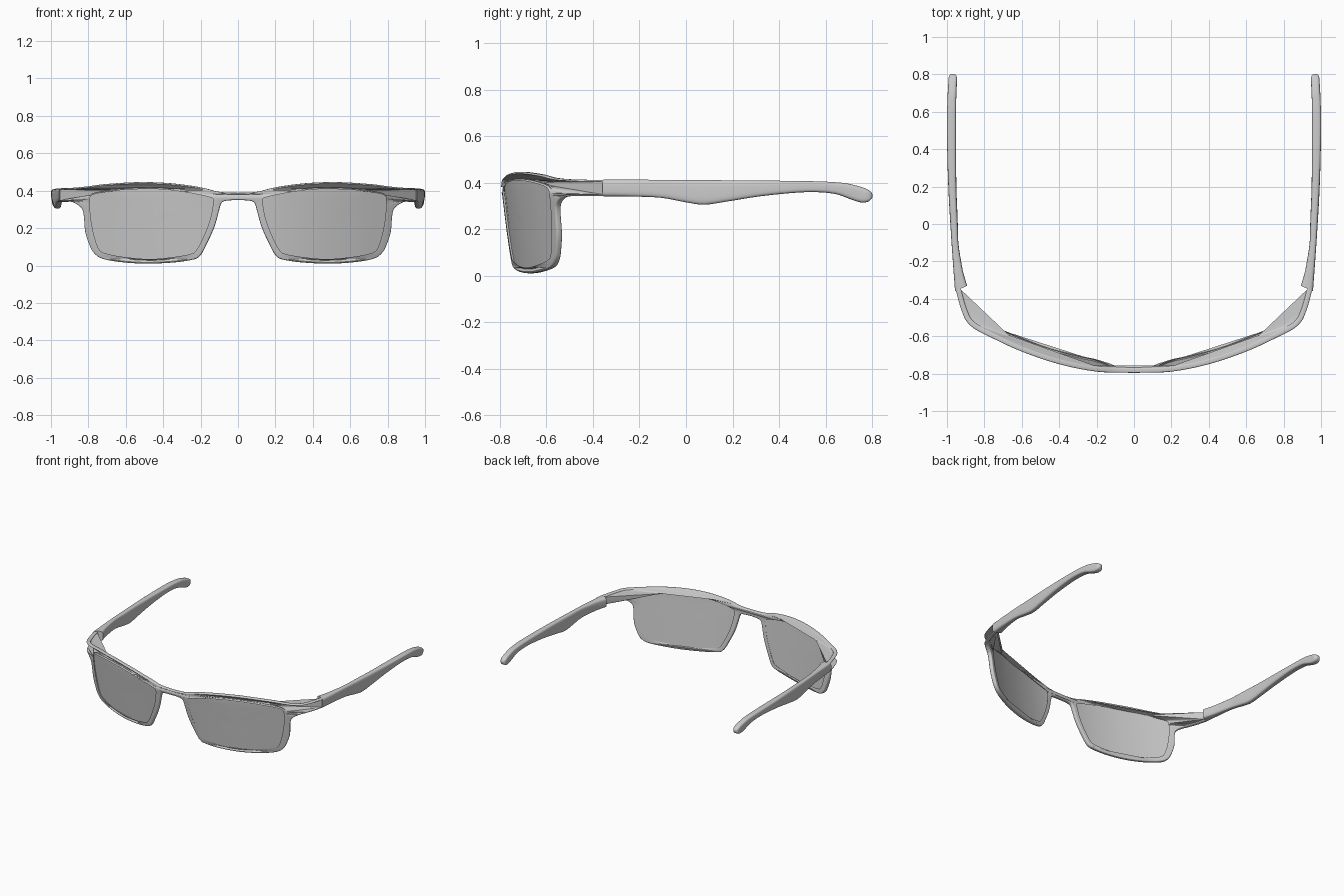
import bpy, bmesh, math
from mathutils import Vector

if "Cube" in bpy.data.objects:
    bpy.data.objects.remove(bpy.data.objects["Cube"])


def material(name, rgb):
    m = bpy.data.materials.new(name)
    m.diffuse_color = (*rgb, 1)
    m.use_nodes = True
    m.node_tree.nodes["Principled BSDF"].inputs["Base Color"].default_value = m.diffuse_color
    return m


GREY = material("plain grey", (0.6, 0.6, 0.6))


def spline(pts, n, closed=False):
    """Catmull-Rom samples, n per span, for points of any dimension."""
    pts = [Vector(p) for p in pts]
    k, out = len(pts), []
    get = (lambda i: pts[i % k]) if closed else (lambda i: pts[max(0, min(k - 1, i))])
    for i in range(k if closed else k - 1):
        a, b, c, d = (get(i + j) for j in (-1, 0, 1, 2))
        for s in range(n):
            t = s / n
            out.append(0.5 * (2 * b + (c - a) * t + (2 * a - 5 * b + 4 * c - d) * t * t
                              + (3 * b - a - 3 * c + d) * t ** 3))
    return out if closed else out + [pts[-1]]


# Wrap line seen from above: (distance along the front, x, y)
WRAP = spline([(0, 0, -.784), (.2, .2, -.775), (.4, .4, -.735), (.6, .6, -.667),
               (.75, .75, -.598), (.84, .84, -.552), (.893, .882, -.515),
               (.938, .902, -.475), (1.0, .922, -.415), (1.08, .941, -.34)], 10)


def wrap(u, z, w):
    """Bend a flat point (u, z) with depth w (positive = forward) round the face."""
    s, a = (-1 if u < 0 else 1), abs(u)
    i = next((i for i in range(len(WRAP) - 2) if WRAP[i + 1][0] >= a), len(WRAP) - 2)
    p, q = WRAP[i], WRAP[i + 1]
    f = (a - p[0]) / (q[0] - p[0])
    j, k = max(i - 2, 0), min(i + 3, len(WRAP) - 1)
    tx, ty = WRAP[k][1] - WRAP[j][1], WRAP[k][2] - WRAP[j][2]
    if i < 3:
        ty *= (i + f) / 3
    ln = math.hypot(tx, ty)
    x = p[1] + (q[1] - p[1]) * f + w * ty / ln
    y = p[2] + (q[2] - p[2]) * f - w * tx / ln
    tilt = 0.11 * max(0, .4 - z) * min(1, max(0, (.95 - a) / .1))
    return Vector((s * x, y + tilt, z))


def finish(name, bm, angle):
    bmesh.ops.remove_doubles(bm, verts=bm.verts, dist=1e-5)
    bmesh.ops.recalc_face_normals(bm, faces=bm.faces)
    me = bpy.data.meshes.new(name)
    bm.to_mesh(me)
    bm.free()
    me.materials.append(GREY)
    ob = bpy.data.objects.new(name, me)
    bpy.context.collection.objects.link(ob)
    bpy.ops.object.select_all(action='DESELECT')
    ob.select_set(True)
    bpy.context.view_layer.objects.active = ob
    bpy.ops.object.shade_smooth_by_angle(angle=math.radians(angle))
    return ob


# Flat outlines of the right half
TOP = [(0, .389), (.1, .394), (.2, .418), (.35, .439), (.52, .446), (.7, .436),
       (.82, .421), (.92, .414), (1.0, .412), (1.07, .411)]
UNDER = [(1.07, .342), (1.0, .342), (.92, .342), (.875, .335), (.835, .31), (.82, .27), (.812, .18),
         (.79, .11), (.765, .065), (.72, .036), (.62, .018), (.49, .01), (.35, .016),
         (.25, .03), (.205, .05), (.165, .12), (.125, .21), (.1, .3), (.088, .335),
         (.06, .347), (0, .35)]
OPENING = [(.125, .35), (.15, .372), (.25, .394), (.36, .41), (.47, .416), (.62, .41), (.74, .393),
           (.782, .378), (.793, .345), (.786, .24), (.765, .14), (.742, .082), (.71, .06),
           (.62, .041), (.48, .028), (.36, .036), (.25, .055), (.215, .078), (.175, .155), (.14, .25)]

# Frame: filled outline with two openings, rounded edges, then wrapped
half = spline(TOP, 6) + spline(UNDER, 5)
outline = half + [Vector((-p.x, p.y)) for p in reversed(half[1:-1])]
hole = spline(OPENING, 5, True)
cu = bpy.data.curves.new("frame_outline", 'CURVE')
cu.dimensions, cu.fill_mode = '2D', 'BOTH'
cu.extrude, cu.bevel_depth, cu.offset, cu.bevel_resolution = .007, .007, -.007, 2
for loop in (outline, hole, [Vector((-p.x, p.y)) for p in hole]):
    sp = cu.splines.new('POLY')
    sp.points.add(len(loop) - 1)
    for pt, co in zip(sp.points, loop):
        pt.co = (co.x, co.y, 0, 1)
    sp.use_cyclic_u = True
helper = bpy.data.objects.new("frame_outline", cu)
bpy.context.collection.objects.link(helper)
bpy.context.view_layer.update()
flat = bpy.data.meshes.new_from_object(helper.evaluated_get(bpy.context.evaluated_depsgraph_get()))
bpy.data.objects.remove(helper)
bm = bmesh.new()
bm.from_mesh(flat)
for v in bm.verts:
    v.co = wrap(*v.co)
finish("frame", bm, 40)

# Lenses: concentric rings wrapped to the same curve, front and back skins
for side, s in (("right", 1), ("left", -1)):
    bm = bmesh.new()
    mid = Vector((.46, .22))
    skins = []
    for w in (.005, -.005):
        rings = []
        for r in (1.01, .96, .8, .6, .4, .2, .02):
            rings.append([bm.verts.new(wrap(s * q.x, q.y, w))
                          for q in (mid + (p - mid) * r for p in hole)])
        for a, b in zip(rings, rings[1:]):
            for i in range(len(a)):
                bm.faces.new((a[i - 1], a[i], b[i], b[i - 1]))
        bm.faces.new(rings[-1])
        skins.append(rings[0])
    a, b = skins
    for i in range(len(a)):
        bm.faces.new((a[i - 1], a[i], b[i], b[i - 1]))
    finish(side + "_lens", bm, 40)

# Temples: rounded sections (y, inner x, outer x, bottom z, top z)
TEMPLE = [(-.36, .892, .957, .340, .414), (-.25, .915, .965, .340, .413),
          (-.11, .938, .975, .335, .412), (.0, .942, .982, .315, .411),
          (.08, .945, .987, .305, .411), (.18, .949, .992, .319, .410),
          (.32, .951, .997, .341, .409), (.48, .952, 1.0, .357, .407),
          (.58, .952, 1.0, .358, .405), (.65, .951, .998, .349, .401),
          (.70, .949, .996, .331, .395), (.75, .947, .993, .315, .382),
          (.78, .946, .991, .317, .371), (.796, .952, .985, .328, .359), (.802, .962, .975, .339, .349)]
for side, s in (("right", 1), ("left", -1)):
    bm = bmesh.new()
    rings = []
    for y, x0, x1, z0, z1 in spline(TEMPLE, 4):
        ring = []
        for i in range(24):
            t = 2 * math.pi * (i + .5) / 24
            c, d = math.cos(t), math.sin(t)
            cx = math.copysign(abs(c) ** .5, c)
            cz = math.copysign(abs(d) ** .5, d)
            # the hinge end is cut at a slant towards the inside
            slant = .03 * (1 - cx) / 2 * max(0, (-.25 - y) / .11)
            ring.append(bm.verts.new((s * ((x0 + x1) / 2 + cx * (x1 - x0) / 2), y + slant,
                                      (z0 + z1) / 2 + cz * (z1 - z0) / 2)))
        rings.append(ring)
    for a, b in zip(rings, rings[1:]):
        for i in range(24):
            bm.faces.new((a[i - 1], a[i], b[i], b[i - 1]))
    bm.faces.new(rings[0])
    bm.faces.new(rings[-1])
    finish(side + "_temple", bm, 45)
